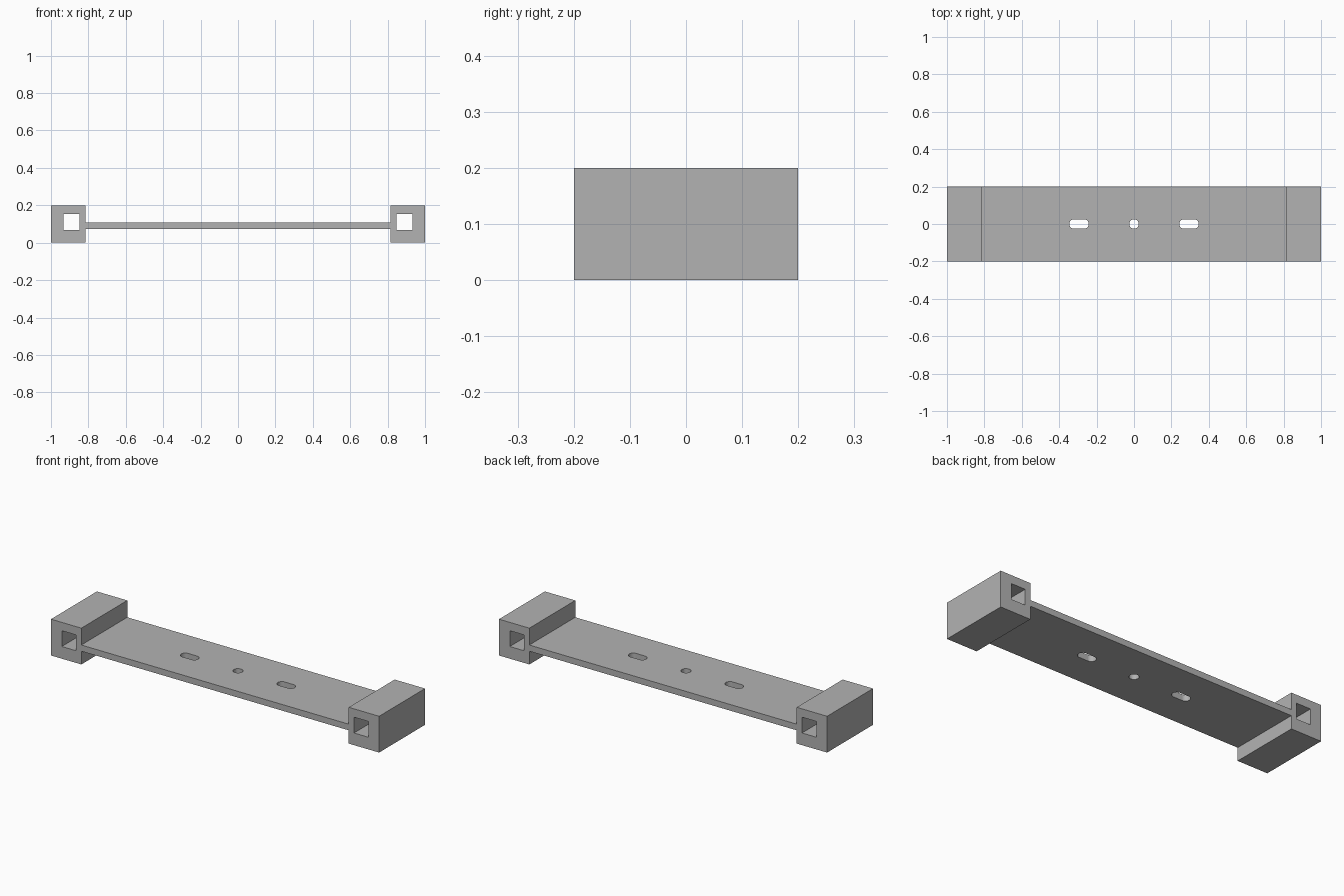
import bpy, bmesh
from math import pi, sin, cos
from mathutils import Matrix

cube = bpy.data.objects.get("Cube")
if cube:
    bpy.data.objects.remove(cube, do_unlink=True)

grey = bpy.data.materials.new("light grey")
grey.use_nodes = True
colour = (0.45, 0.45, 0.45, 1)
grey.diffuse_color = colour
grey.node_tree.nodes["Principled BSDF"].inputs["Base Color"].default_value = colour


def rectangle(x0, x1, y0, y1):
    return [(x0, y0), (x1, y0), (x1, y1), (x0, y1)]


def slot(cx, half_straight, radius, steps=16):
    """Round-ended slot along x; a plain circle when half_straight is zero."""
    points = []
    for side in (1, -1):
        for i in range(steps + (half_straight > 0)):
            a = -pi / 2 + pi * i / steps
            points.append((cx + side * (half_straight + radius * cos(a)),
                           side * radius * sin(a)))
    return points


def extruded(name, loops, depth, matrix):
    """Fill an outline with holes, extrude it both ways and place it."""
    curve = bpy.data.curves.new(name, "CURVE")
    curve.dimensions = "2D"
    curve.fill_mode = "BOTH"
    curve.extrude = depth / 2
    for loop in loops:
        spline = curve.splines.new("POLY")
        spline.points.add(len(loop) - 1)
        for point, (x, y) in zip(spline.points, loop):
            point.co = (x, y, 0, 1)
        spline.use_cyclic_u = True
    temp = bpy.data.objects.new(name + " outline", curve)
    bpy.context.collection.objects.link(temp)
    graph = bpy.context.evaluated_depsgraph_get()
    mesh = bpy.data.meshes.new_from_object(temp.evaluated_get(graph))
    bpy.data.objects.remove(temp, do_unlink=True)
    bpy.data.curves.remove(curve)

    # Weld caps to walls and orient the faces outward
    bm = bmesh.new()
    bm.from_mesh(mesh)
    bm.transform(matrix)
    bmesh.ops.remove_doubles(bm, verts=bm.verts, dist=0.0001)
    bmesh.ops.recalc_face_normals(bm, faces=bm.faces)
    for face in bm.faces:
        face.smooth = False
    bm.to_mesh(mesh)
    bm.free()
    mesh.name = name
    mesh.materials.clear()
    mesh.materials.append(grey)
    obj = bpy.data.objects.new(name, mesh)
    bpy.context.collection.objects.link(obj)
    return obj


WIDTH = 0.4      # front to back
INNER = 0.815    # inner face of the end blocks

# Square end blocks with an off-centre square tunnel
for name, side in (("left_block", 1), ("right_block", -1)):
    section = [rectangle(side * INNER, side, 0, 0.2),
               rectangle(side * 0.847, side * 0.934, 0.067, 0.154)]
    extruded(name, section, WIDTH, Matrix.Rotation(pi / 2, 4, "X"))

# Connecting plate with a round hole between two slots
plate = [rectangle(-INNER, INNER, -WIDTH / 2, WIDTH / 2),
         slot(0, 0, 0.025),
         slot(-0.294, 0.027, 0.025),
         slot(0.294, 0.027, 0.025)]
extruded("connecting_plate", plate, 0.034, Matrix.Translation((0, 0, 0.09)))
